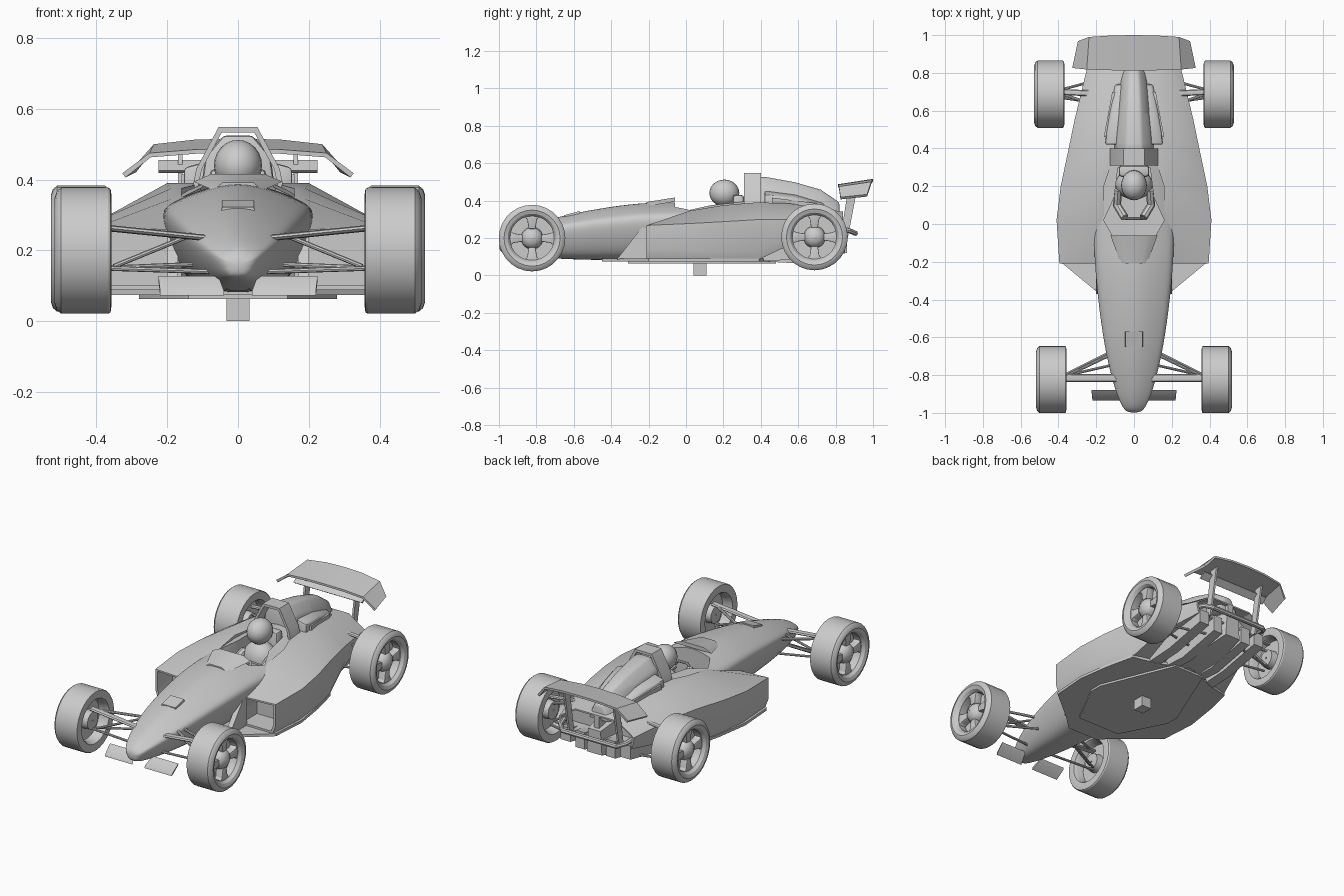
import bpy, bmesh, math
from mathutils import Vector

cube = bpy.data.objects.get("Cube")
if cube:
    bpy.data.objects.remove(cube, do_unlink=True)
parts = []


def loft(name, rings, wrap=False, mirror=True, bevel=0, subdiv=0):
    """Skin a list of equal-length closed rings, capping the ends unless wrapped."""
    bm = bmesh.new()
    rows = [[bm.verts.new(p) for p in ring] for ring in rings]
    n = len(rows[0])
    for a, b in zip(rows, rows[1:] + rows[:1] if wrap else rows[1:]):
        for i in range(n):
            j = (i + 1) % n
            bm.faces.new((a[i], a[j], b[j], b[i]))
    if not wrap:
        bm.faces.new(rows[0])
        bm.faces.new(rows[-1])
    bmesh.ops.recalc_face_normals(bm, faces=bm.faces)
    ob = add_mesh(name, bm)
    if bevel:
        mod = ob.modifiers.new("Bevel", "BEVEL")
        mod.width, mod.segments = bevel, 2
    if subdiv:
        ob.modifiers.new("Subdivision", "SUBSURF").levels = subdiv
    if mirror:
        ob.modifiers.new("Mirror", "MIRROR")
    return ob


def add_mesh(name, bm):
    mesh = bpy.data.meshes.new(name)
    bm.to_mesh(mesh)
    bm.free()
    ob = bpy.data.objects.new(name, mesh)
    bpy.context.collection.objects.link(ob)
    parts.append(ob)
    return ob


def plate(name, outline, z0, z1, **kw):
    """Flat slab from an xy outline."""
    return loft(name, [[(x, y, z) for x, y in outline] for z in (z0, z1)], **kw)


def box(name, x, y, z, **kw):
    return plate(name, [(x[0], y[0]), (x[1], y[0]), (x[1], y[1]), (x[0], y[1])], *z, **kw)


def tube(name, points, r, chord=1.0, sides=8, **kw):
    """Rod through points; chord widens it along y for blade-shaped arms."""
    pts = [Vector(p) for p in points]
    rings = []
    for i, p in enumerate(pts):
        d = pts[min(i + 1, len(pts) - 1)] - pts[max(i - 1, 0)]
        q = d.to_track_quat("Z", "Y")
        ring = []
        for k in range(sides):
            a = math.tau * k / sides
            v = q @ Vector((r * math.cos(a), r * math.sin(a), 0))
            ring.append(p + Vector((v.x, v.y * chord, v.z)))
        rings.append(ring)
    return loft(name, rings, **kw)


def lathe(name, profile, centre, steps=28):
    """Revolve a closed (radius, x) profile about the axle."""
    cx, cy, cz = centre
    rings = []
    for k in range(steps):
        a = math.tau * k / steps
        rings.append([(cx + x, cy + r * math.cos(a), cz + r * math.sin(a)) for r, x in profile])
    return loft(name, rings, wrap=True)


def ball(name, centre, size):
    bm = bmesh.new()
    bmesh.ops.create_uvsphere(bm, u_segments=20, v_segments=12, radius=1)
    for v in bm.verts:
        v.co = Vector(centre) + Vector([c * s for c, s in zip(v.co, size)])
    return add_mesh(name, bm)


def recess(ring, depth, scale=0.88):
    """Inset copy of an end ring and a pushed-in copy, for openings."""
    c = sum((Vector(p) for p in ring), Vector()) / len(ring)
    inner = [c + (Vector(p) - c) * scale for p in ring]
    return [[p + Vector((0, depth, 0)) for p in inner], inner]


# Monocoque and nose: teardrop section swept along the car
half = [(0.5, 0.01), (0.78, 0.22), (0.98, 0.55), (1.02, 0.76), (0.82, 0.84), (0.48, 0.94)]
section = [(0, 0)] + half + [(0, 1.02)] + [(-u, v) for u, v in reversed(half)]
stations = [(-1, .034, .13, .18), (-.968, .066, .115, .215), (-.85, .111, .1, .265),
            (-.65, .158, .085, .325), (-.4, .192, .08, .37), (-.2, .21, .08, .393),
            (0, .216, .08, .39), (.2, .214, .08, .402), (.4, .2, .08, .42), (.55, .16, .09, .38)]
body = loft("monocoque", [[(u * w, y, b + v * (t - b)) for u, v in section]
                          for y, w, b, t in stations], mirror=False, subdiv=2)
loft("nose_hatch", [[(-.05, y, z - .03), (.05, y, z - .03), (.045, y, z), (-.045, y, z)]
                    for y, z in ((-.65, .322), (-.57, .343))], mirror=False)

# Cockpit opening
right = [(.115, -.06), (.16, .02), (.105, .14), (.085, .3)]
cutter = plate("cockpit_cutter", right + [(-x, y) for x, y in reversed(right)], .2, .7, mirror=False)
cutter.hide_render = True
cut = body.modifiers.new("Cockpit", "BOOLEAN")
cut.object, cut.solver = cutter, "EXACT"

# Windscreen, seat, wheel and driver
loft("windscreen", [[(x, y, z), (x * .6, y, z + .022), (-x * .6, y, z + .022), (-x, y, z)]
                    for x, y, z in ((.07, -.21, .37), (.125, -.06, .394))], mirror=False)
box("seat_back", (-.08, .08), (.25, .31), (.2, .43), mirror=False, bevel=.015)
ball("driver_torso", (0, .21, .28), (.1, .08, .1))
ball("helmet", (0, .205, .44), (.068, .08, .072))
tube("steering_wheel", [(-.05, .03, .32), (-.03, .03, .345), (.03, .03, .345), (.05, .03, .32)],
     .008, mirror=False)
tube("driver_arm", [(.085, .18, .31), (.09, .1, .28), (.05, .035, .32)], .022)

# Sidepods with open inlets and an open tail
pods = [(-.21, .16, .19, .395, .09, .267, .258), (.02, .16, .19, .41, .085, .277, .345),
        (.2, .16, .19, .388, .08, .287, .375), (.38, .1, .2, .35, .08, .298, .39),
        (.55, 0, .17, .315, .16, .3, .385), (.84, 0, .14, .245, .2, .27, .34)]
rings = [[(xi, y, zb), (w * .95, y, zb), (w, y, zb + .05), (w, y, zs), (xc, y, zt), (xi, y, zt)]
         for y, xi, xc, w, zb, zs, zt in pods]
loft("sidepod", recess(rings[0], .14) + rings + recess(rings[-1], -.1)[::-1])
loft("inlet_fairing", [[(x, -.37, .085), (x, -.2, .085), (x, -.2, .265), (x, -.23, .265)]
                       for x in (.17, .2)])

# Floor, skid plate, support peg and rear tunnels
plate("floor", [(0, -.45), (.1, -.45), (.19, -.365), (.39, -.2), (.405, .02), (.375, .22),
                (.335, .39), (.2, .42), (0, .5)], .074, .09)
plate("skid_plate", [(0, -.31), (.14, -.31), (.28, -.04), (.28, .04), (.1, .48), (0, .48)], .062, .075)
box("support_peg", (-.032, .032), (.04, .11), (0, .07), mirror=False)
loft("gearbox", [[(-w, y, b), (w, y, b), (w * .8, y, t), (-w * .8, y, t)] for y, w, b, t in
                 ((.45, .12, .075, .3), (.65, .08, .08, .3), (.86, .05, .12, .26))], mirror=False)
for x0, x1, drop in ((.07, .13, 0), (.165, .23, .02)):
    loft("tunnel_step", [[(x, .4, .075), (x, .58, .065 + drop), (x, .85, .12 + drop),
                          (x, .85, .22), (x, .4, .15)] for x in (x0, x1)])

# Engine cover, shoulder pods and roll hoop
loft("engine_cover", [[(w * 1.25, y, .3), (w, y, t - .06), (w * .45, y, t), (-w * .45, y, t),
                       (-w, y, t - .06), (-w * 1.25, y, .3)] for y, w, t in
                      ((.385, .092, .525), (.43, .092, .525), (.58, .08, .498), (.72, .068, .458), (.82, .055, .39))],
     mirror=False, bevel=.012)
loft("shoulder_pod", [[(a, y, .33), (b, y, .33), (b, y, t - .02), (a, y, t)] for y, a, b, t in
                      ((.42, .08, .155, .455), (.58, .07, .13, .435), (.74, .05, .1, .39))], bevel=.012)
loft("shoulder_vent", [[(a, y, .34), (a + .015, y, .34), (a + .015, y, t), (a, y, t)] for y, a, t in
                       ((.46, .145, .415), (.7, .1, .385))])
arch = [((.13, .37), (.115, .37)), ((.118, .43), (.102, .43)), ((.055, .548), (.046, .533))]
arch += [((-o[0], o[1]), (-i[0], i[1])) for o, i in reversed(arch)]
loft("roll_hoop", [[(o[0], .31, o[1]), (o[0], .4, o[1]), (i[0], .4, i[1]), (i[0], .31, i[1])]
                   for o, i in arch], mirror=False)

# Rear wing with drooped tips, beam wing, struts and bumper
loft("rear_wing", [[(x, y0, zf), (x - k, y1, zr), (x - k * 1.3, y1, zr - .012), (x - k * .3, y0, zf - .012)]
                   for x, y0, y1, zf, zr, k in ((0, .812, 1, .487, .516, 0), (.12, .814, .998, .485, .513, 0),
                                                (.25, .818, .99, .475, .5, .012), (.327, .826, .968, .418, .433, .03))])
loft("beam_wing", [[(x, .84, .425), (x, .88, .455), (x, .885, .447), (x, .85, .418)] for x in (-.225, .225)],
     mirror=False)
loft("wing_strut", [[(x, .825, .2), (x, .865, .2), (x, .92, .49), (x, .87, .48)] for x in (.157, .169)])
tube("rear_bumper", [(.225, .82, .25), (.215, .87, .24), (.18, .905, .225), (-.18, .905, .225),
                     (-.215, .87, .24), (-.225, .82, .25)], .014, mirror=False)

# Front wing
loft("front_wing", [[(x - k, -.935, .072), (x, -.885, .115), (x, -.88, .127), (x - k, -.93, .086)]
                    for x, k in ((.055, .015), (.225, .005))])

# Suspension arms
front, rear = "front_suspension_arm", "rear_suspension_arm"
for name, a, b, r, chord in (
        (front, (.39, -.815, .265), (.09, -.815, .235), .009, 2.4),
        (front, (.35, -.8, .26), (.14, -.7, .24), .008, 1),
        (front, (.39, -.82, .15), (.08, -.83, .14), .007, 1),
        (front, (.37, -.8, .15), (.13, -.68, .16), .007, 1),
        (front, (.35, -.8, .155), (.13, -.75, .245), .007, 1),
        (rear, (.4, .7, .29), (.2, .69, .31), .008, 2),
        (rear, (.39, .69, .25), (.24, .64, .27), .008, 1),
        (rear, (.39, .67, .13), (.06, .62, .12), .007, 1),
        (rear, (.39, .71, .13), (.05, .8, .13), .007, 1),
        (rear, (.38, .7, .15), (.15, .66, .3), .007, 1)):
    tube(name, [a, b], r, chord)

# Wheels: tyre, dished rim, four flared spokes and domed hub
tyre = [(.118, -.055), (.13, -.078), (.16, -.08), (.174, -.078), (.178, -.072), (.178, .062),
        (.168, .074), (.15, .08), (.13, .072), (.118, .055)]
for end, x, y, z in (("front", .438, -.823, .199), ("rear", .449, .687, .205)):
    lathe(end + "_tyre", tyre, (x, y, z))
    lathe(end + "_rim", [(.01, -.02), (.124, -.02), (.124, .01), (.01, .01)], (x, y, z))
    lathe(end + "_inner_hub", [(.005, -.06), (.05, -.06), (.055, -.01), (.005, -.01)], (x, y, z))
    lathe(end + "_hub", [(.001, .072), (.025, .068), (.045, .056), (.056, .038), (.06, .005), (.001, .005)], (x, y, z))
    for k in range(4):
        a = k * math.pi / 2
        ring = [(.05, -.018), (.05, .018), (.1, .026), (.122, .045), (.122, -.045), (.1, -.026)]
        loft(end + "_spoke", [[(x + d, y + r * math.cos(a) - t * math.sin(a),
                                z + r * math.sin(a) + t * math.cos(a)) for r, t in ring]
                              for d in (0, .052)], bevel=.004)

# Bake modifiers and shade
bpy.ops.object.select_all(action="DESELECT")
for ob in parts:
    ob.select_set(True)
bpy.context.view_layer.objects.active = body
bpy.ops.object.convert(target="MESH")
bpy.ops.object.shade_smooth_by_angle(angle=math.radians(32))
bpy.data.objects.remove(cutter, do_unlink=True)
